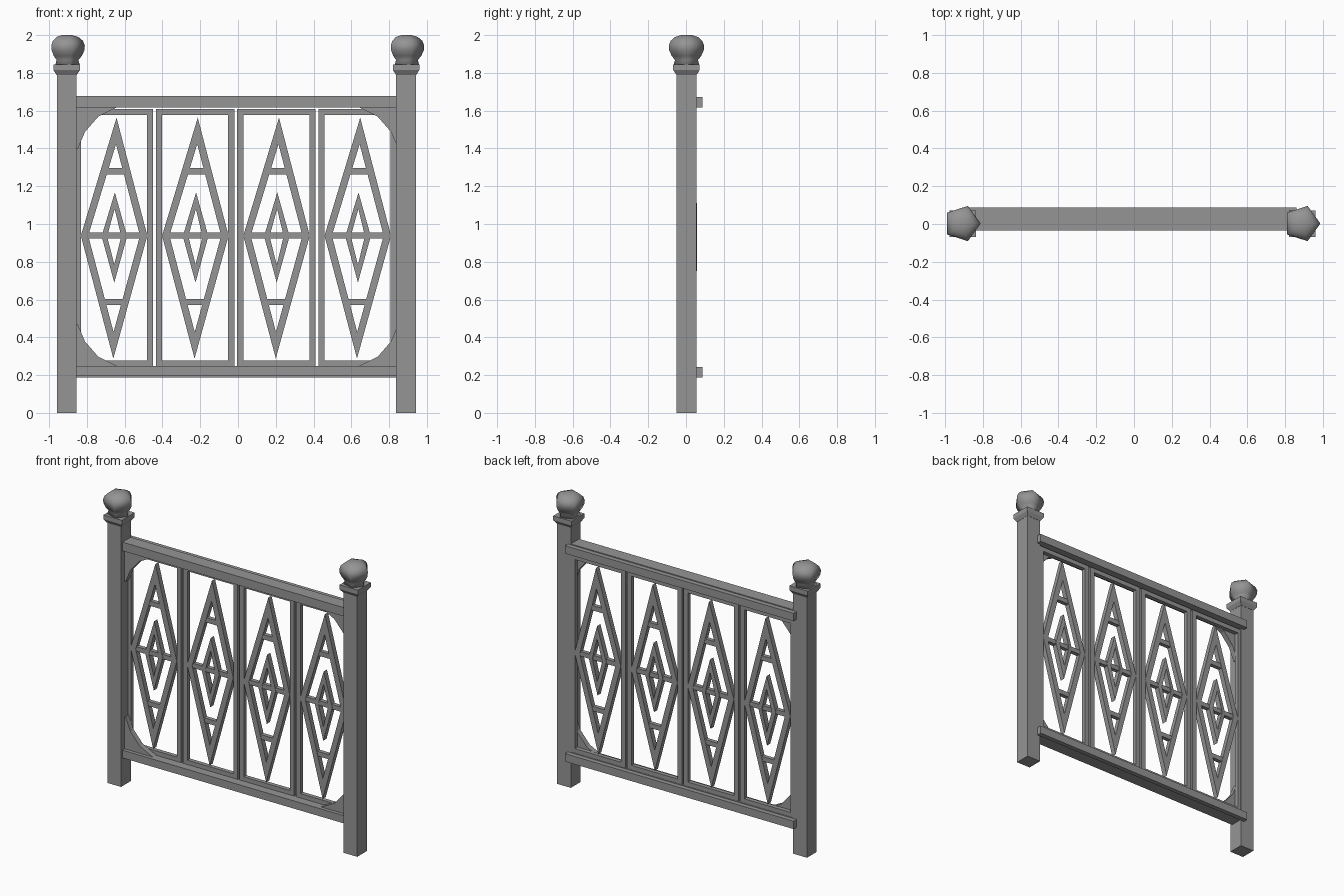
import bpy, math

if "Cube" in bpy.data.objects:
    bpy.data.objects.remove(bpy.data.objects["Cube"])

# Dark grey iron
IRON = bpy.data.materials.new("dark_iron")
IRON.diffuse_color = (0.3, 0.3, 0.3, 1)
IRON.use_nodes = True
IRON.node_tree.nodes["Principled BSDF"].inputs["Base Color"].default_value = IRON.diffuse_color


def make_mesh(name, verts, faces, smooth=False):
    mesh = bpy.data.meshes.new(name)
    mesh.from_pydata(verts, [], faces)
    mesh.update()
    mesh.materials.append(IRON)
    for p in mesh.polygons:
        p.use_smooth = smooth
    ob = bpy.data.objects.new(name, mesh)
    bpy.context.collection.objects.link(ob)
    return ob


def prism(name, outline, y0, y1):
    """Extrude a counter-clockwise x/z outline from y0 (front) to y1 (back)."""
    n = len(outline)
    v = [(x, y0, z) for x, z in outline] + [(x, y1, z) for x, z in outline]
    f = [tuple(range(n)), tuple(range(2 * n - 1, n - 1, -1))]
    f += [(i, i + n, (i + 1) % n + n, (i + 1) % n) for i in range(n)]
    return make_mesh(name, v, f)


def box(name, x0, x1, y0, y1, z0, z1):
    return prism(name, [(x0, z0), (x1, z0), (x1, z1), (x0, z1)], y0, y1)


def ring(name, outer, inner, y0, y1, lip=0.0):
    """Open frame between two x/z outlines; lip raises the inner back edge."""
    n = len(outer)
    v = [(x, y0, z) for x, z in outer] + [(x, y0, z) for x, z in inner]
    v += [(x, y1 + lip, z) for x, z in inner] + [(x, y1, z) for x, z in outer]
    f = []
    for k in range(4):
        a, b = k * n, ((k + 1) % 4) * n
        f += [(a + i, a + (i + 1) % n, b + (i + 1) % n, b + i) for i in range(n)]
    return make_mesh(name, v, f)


def lathe(name, cx, cy, profile, sides, turn=0.0, smooth=False):
    """Stack of regular polygons given as (radius, z)."""
    v = [(cx + r * math.cos(turn + math.tau * i / sides),
          cy + r * math.sin(turn + math.tau * i / sides), z)
         for r, z in profile for i in range(sides)]
    f = [tuple(range(sides - 1, -1, -1)),
         tuple(range(len(v) - sides, len(v)))]
    for k in range(len(profile) - 1):
        a, b = k * sides, (k + 1) * sides
        f += [(a + i, a + (i + 1) % sides, b + (i + 1) % sides, b + i)
              for i in range(sides)]
    return make_mesh(name, v, f, smooth)


# Posts with square caps and five-sided finials
S = math.sqrt(2)
YC = 0.0025
for side, cx, bx in (("left", -0.907, -0.909), ("right", 0.89, 0.888)):
    lathe(side + "_post", cx, YC, [(0.0525 * S, 0), (0.0525 * S, 1.79)], 4, math.pi / 4)
    lathe(side + "_post_cap", cx, YC,
          [(0.054 * S, 1.79), (0.07 * S, 1.815), (0.07 * S, 1.845)], 4, math.pi / 4)
    lathe(side + "_finial", bx, YC,
          [(0.072, 1.84), (0.064, 1.868), (0.082, 1.89), (0.096, 1.92),
           (0.098, 1.945), (0.088, 1.97), (0.064, 1.99), (0.03, 2.0)], 5, 0, True)

# Front rails and slim back rails
for level, z0, z1 in (("top", 1.618, 1.678), ("bottom", 0.194, 0.247)):
    box(level + "_rail", -0.86, 0.845, -0.035, 0.055, z0, z1)
for level, z0, z1 in (("top", 1.618, 1.672), ("bottom", 0.188, 0.242)):
    box(level + "_back_rail", -0.88, 0.86, 0.055, 0.087, z0, z1)

# Curved corner brackets
ARC = [(0.64, 1.62), (0.74, 1.57), (0.81, 1.49), (0.848, 1.40)]
for sx, h in ((-1, "left"), (1, "right")):
    for sz, lv in ((-1, "bottom"), (1, "top")):
        pts = [(sx * x, 0.933 + sz * (z - 0.935)) for x, z in
               [(0.86, 1.40), (0.86, 1.62)] + ARC]
        if sx * sz < 0:
            pts.reverse()
        prism(f"{lv}_{h}_bracket", pts, -0.012, 0.024)

# Four panels: frame, outer and inner diamonds, crossbars
for k in range(4):
    c = -0.657 + 0.43 * k
    n = f"panel_{k + 1}_"
    w, t = 0.208, 0.033
    ring(n + "frame",
         [(c - w, 0.247), (c + w, 0.247), (c + w, 1.608), (c - w, 1.608)],
         [(c - w + t, 0.277), (c + w - t, 0.277), (c + w - t, 1.577), (c - w + t, 1.577)],
         0.024, 0.053)
    d = c
    ring(n + "outer_diamond",
         [(d - 0.003, 0.288), (d + 0.177, 0.938), (d + 0.014, 1.563), (d - 0.175, 0.938)],
         [(d - 0.002, 0.428), (d + 0.138, 0.938), (d + 0.011, 1.423), (d - 0.136, 0.938)],
         0.02, 0.054)
    ring(n + "inner_diamond",
         [(d + 0.002, 0.69), (d + 0.07, 0.935), (d + 0.005, 1.167), (d - 0.065, 0.935)],
         [(d + 0.002, 0.785), (d + 0.039, 0.935), (d + 0.004, 1.08), (d - 0.036, 0.935)],
         0.02, 0.055, 0.003)
    for part, x0, x1, z0, z1 in (("upper_bar", -0.052, 0.066, 1.263, 1.296),
                                 ("middle_bar", -0.15, 0.15, 0.923, 0.955),
                                 ("lower_bar", -0.058, 0.058, 0.571, 0.603)):
        box(n + part, d + x0, d + x1, 0.023, 0.051, z0, z1)
